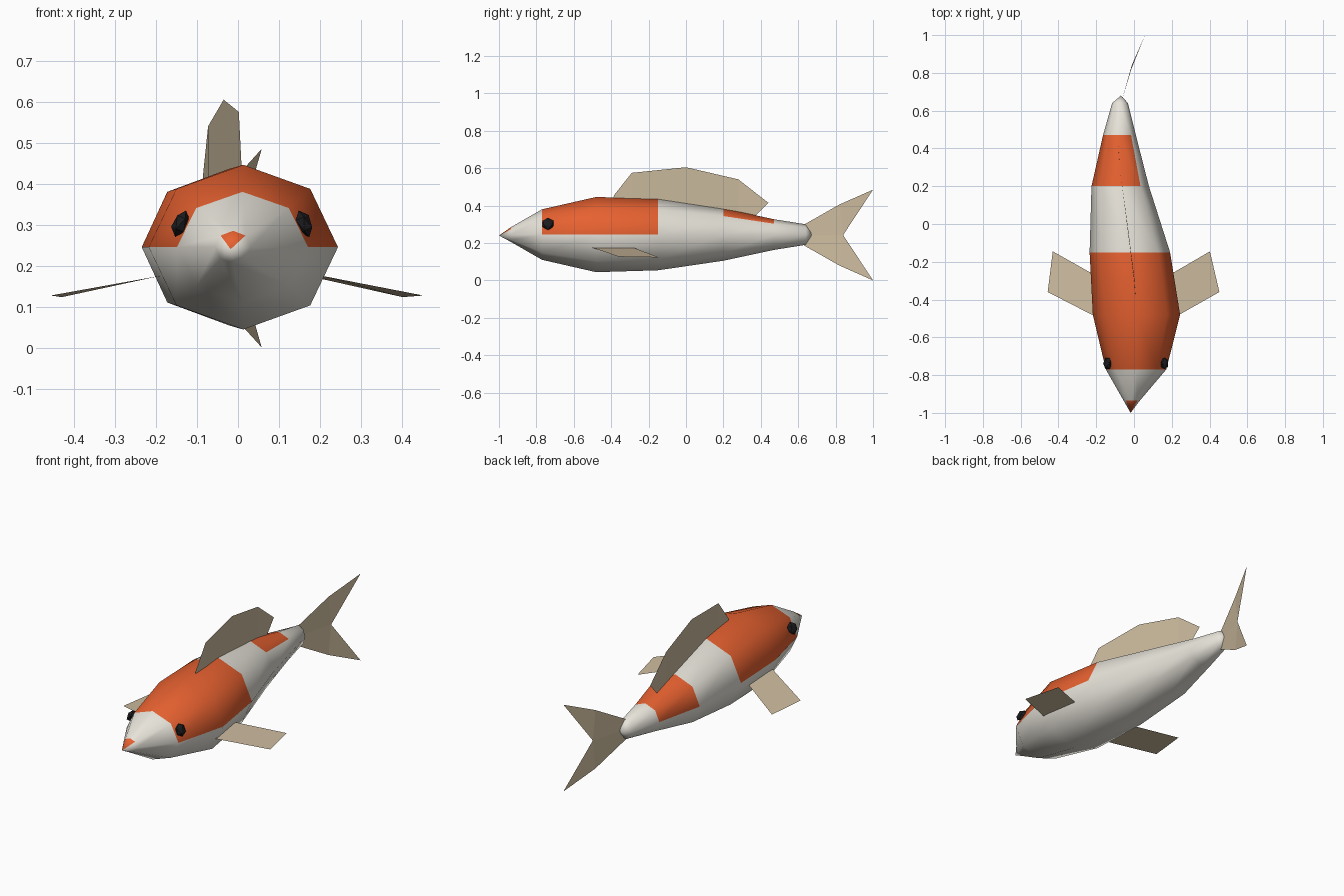
import bpy
import bmesh
import math
from mathutils import Matrix, Vector

cube = bpy.data.objects.get("Cube")
if cube:
    bpy.data.objects.remove(cube, do_unlink=True)


def material(name, rgb):
    m = bpy.data.materials.new(name)
    m.use_nodes = True
    m.diffuse_color = (*rgb, 1)
    m.node_tree.nodes["Principled BSDF"].inputs["Base Color"].default_value = (*rgb, 1)
    return m


WHITE = material("pearl_white", (0.80, 0.77, 0.70))
ORANGE = material("orange", (0.80, 0.12, 0.03))
FIN = material("fin_tan", (0.62, 0.51, 0.35))
BLACK = material("eye_black", (0.012, 0.012, 0.014))


def finish(bm, name, mats, smooth=False):
    mesh = bpy.data.meshes.new(name)
    for face in bm.faces:
        face.smooth = smooth
    bm.to_mesh(mesh)
    bm.free()
    for m in mats:
        mesh.materials.append(m)
    obj = bpy.data.objects.new(name, mesh)
    bpy.context.collection.objects.link(obj)
    return obj


# Body: eight-sided rings along a swimming curve
MID = 0.245
SIDES = 8
NOSE, TAIL_END = Vector((-0.018, -1.0, 0.24)), Vector((-0.069, 0.68, MID))
# each ring: y, centre x, half width, half height
RINGS = [
    (-0.935, -0.012, 0.043, 0.040),
    (-0.77, 0.011, 0.160, 0.135),
    (-0.48, 0.013, 0.231, 0.201),
    (-0.15, -0.022, 0.213, 0.191),
    (0.20, -0.073, 0.152, 0.140),
    (0.47, -0.077, 0.087, 0.082),
    (0.64, -0.074, 0.042, 0.055),
]
# orange patches: section number -> sides round the ring (1 and 2 meet at the ridge)
PATCHES = {0: (1, 2), 2: (0, 1, 2, 3), 3: (0, 1, 2, 3), 5: (1, 2, 3)}


def build_body():
    bm = bmesh.new()
    loops = [[bm.verts.new(NOSE)] * SIDES]
    for y, cx, rx, rz in RINGS:
        angles = [math.tau * k / SIDES for k in range(SIDES)]
        loops.append([bm.verts.new((cx + rx * math.cos(a), y, MID + rz * math.sin(a)))
                      for a in angles])
    loops.append([bm.verts.new(TAIL_END)] * SIDES)
    for s, (a, b) in enumerate(zip(loops, loops[1:])):
        for j in range(SIDES):
            k = (j + 1) % SIDES
            corners = list(dict.fromkeys((a[j], a[k], b[k], b[j])))
            face = bm.faces.new(corners)
            face.material_index = int(j in PATCHES.get(s, ()))
    bmesh.ops.recalc_face_normals(bm, faces=bm.faces[:])
    return finish(bm, "body", [WHITE, ORANGE], smooth=True)


build_body()


# Fins: thin single sheets made of strips between two edges
def sheet(name, edge_a, edge_b):
    bm = bmesh.new()
    a = [bm.verts.new(p) for p in edge_a]
    b = [bm.verts.new(p) for p in edge_b]
    for i in range(len(a) - 1):
        bm.faces.new((a[i], a[i + 1], b[i + 1], b[i]))
    return finish(bm, name, [FIN])


# Dorsal fin follows the curve of the back
sheet("dorsal_fin",
      [(0.008, -0.39, 0.435), (0.0, -0.29, 0.43), (-0.037, 0, 0.40),
       (-0.073, 0.28, 0.355), (-0.08, 0.37, 0.345)],
      [(0.008, -0.385, 0.455), (0.002, -0.29, 0.575), (-0.035, 0, 0.605),
       (-0.073, 0.28, 0.54), (-0.086, 0.44, 0.415)])

# Tail fin: forked, upper and lower lobes mirrored about the middle
HALF_FORK = [(-0.072, 0.63, 0.055), (-0.014, 0.82, 0.163), (0.058, 1.0, 0.2425)]
INNER = [(-0.072, 0.63, 0), (-0.012, 0.84, 0)]


def build_tail():
    bm = bmesh.new()
    root, notch = [bm.verts.new((x, y, 0.2425)) for x, y, z in INNER]
    for side in (1, -1):
        base, bend, tip = [bm.verts.new((x, y, 0.2425 + side * z)) for x, y, z in HALF_FORK]
        for corners in ((root, notch, bend, base), (notch, tip, bend)):
            bm.faces.new(corners[::side])
    return finish(bm, "tail_fin", [FIN])


build_tail()

# Side fins: sloping outward and down
sheet("left_side_fin",
      [(0.205, -0.50, 0.175), (0.17, -0.28, 0.175)],
      [(0.452, -0.36, 0.127), (0.402, -0.145, 0.123)])
sheet("right_side_fin",
      [(-0.19, -0.28, 0.175), (-0.185, -0.50, 0.175)],
      [(-0.43, -0.145, 0.123), (-0.457, -0.36, 0.127)])

# Eyes: faceted, flattened against the head
for name, x, side in (("left_eye", 0.161, 1), ("right_eye", -0.14, -1)):
    bm = bmesh.new()
    place = (Matrix.Translation((x, -0.738, 0.302))
             @ Matrix.Rotation(math.radians(-22 * side), 4, "Y")
             @ Matrix.Diagonal((0.6, 1, 1, 1)))
    bmesh.ops.create_icosphere(bm, subdivisions=1, radius=0.035, matrix=place)
    finish(bm, name, [BLACK])
